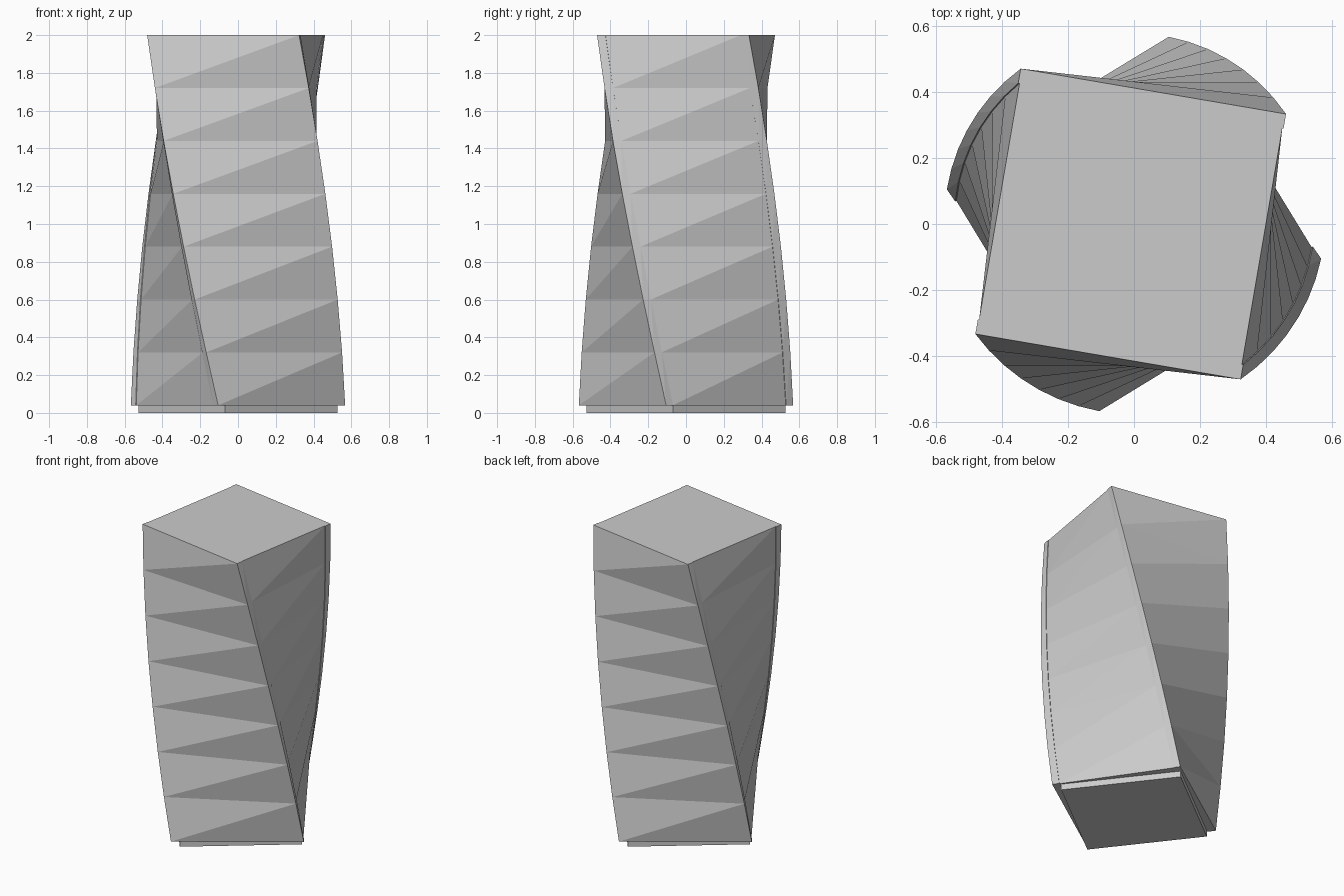
import bpy
import bmesh
from math import radians, sqrt
from mathutils import Matrix, Vector

cube = bpy.data.objects.get("Cube")
if cube:
    bpy.data.objects.remove(cube, do_unlink=True)

FLOORS = 7
BASE_H = 0.04
FLOOR_H = 0.28
HALF = 0.577 / sqrt(2)      # half width of the square plan
STRIP = 0.045               # visible end of each long wall panel
RECESS = 0.004              # set-back of the panels between those ends
START, END = 34.5, -9.7     # plan rotation at bottom and top, degrees
DRIFT = -0.01               # slight sideways lean at the top

grey = bpy.data.materials.new("concrete_grey")
grey.use_nodes = True
color = (0.6, 0.6, 0.6, 1)
grey.diffuse_color = color
grey.node_tree.nodes["Principled BSDF"].inputs["Base Color"].default_value = color


def plan():
    """Square outline, counter-clockwise, with two opposite sides recessed."""
    h, s, r = HALF, HALF - STRIP, HALF - RECESS
    half = [(h, -h), (h, -s), (r, -s), (r, s), (h, s), (h, h)]
    return half + [(-x, -y) for x, y in half]


def ring(bm, outline, angle, z, shift=0.0):
    turn = Matrix.Rotation(radians(angle), 3, 'Z')
    return [bm.verts.new(turn @ Vector((x, y, 0)) + Vector((shift, 0, z)))
            for x, y in outline]


def block(name, outline, z0, z1, a0, a1, s0=0.0, s1=0.0):
    """Solid storey twisted from angle a0 to a1, each wall split on its diagonal."""
    bm = bmesh.new()
    low = ring(bm, outline, a0, z0, s0)
    top = ring(bm, outline, a1, z1, s1)
    n = len(outline)
    for i in range(n):
        j = (i + 1) % n
        bm.faces.new((low[i], low[j], top[j]))
        bm.faces.new((low[i], top[j], top[i]))
    bm.faces.new(top)
    bm.faces.new(low[::-1])
    mesh = bpy.data.meshes.new(name)
    bm.to_mesh(mesh)
    bm.free()
    mesh.materials.append(grey)
    obj = bpy.data.objects.new(name, mesh)
    bpy.context.collection.objects.link(obj)
    return obj


# Recessed plinth, turned half a storey further
step = (END - START) / FLOORS
b = 0.375
plinth_angle = START - step / 2
block("base_slab", [(b, -b), (b, b), (-b, b), (-b, -b)],
      0, BASE_H, plinth_angle, plinth_angle)

# Stacked twisted storeys
for k in range(FLOORS):
    block(f"storey_{k + 1}", plan(),
          BASE_H + k * FLOOR_H, BASE_H + (k + 1) * FLOOR_H,
          START + k * step, START + (k + 1) * step,
          DRIFT * k / FLOORS, DRIFT * (k + 1) / FLOORS)
